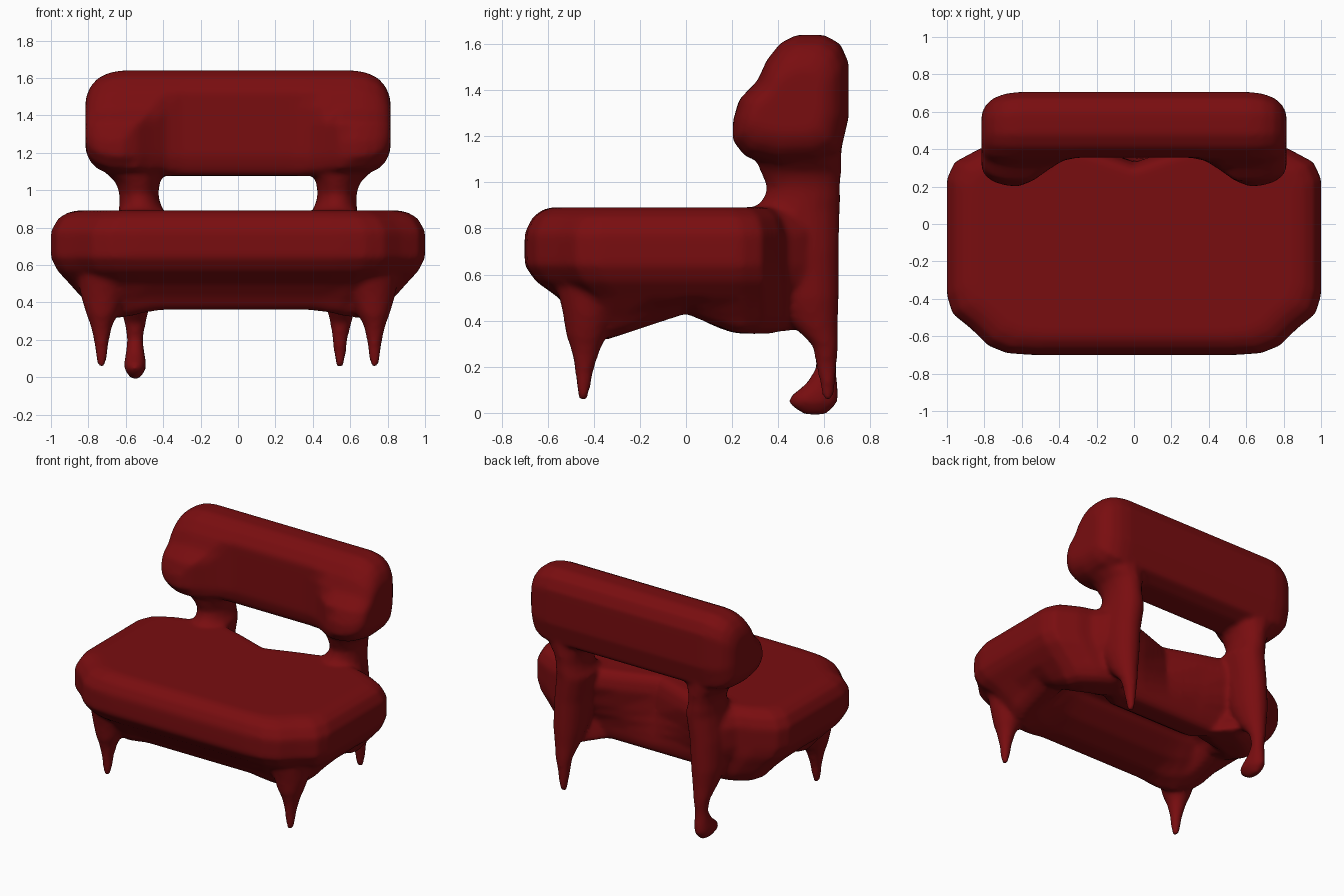
import bpy, bmesh, math

bm = bmesh.new()


def loft(rings):
    """Closed skin through a list of equal-length point rings."""
    rows = [[bm.verts.new(p) for p in ring] for ring in rings]
    n = len(rows[0])
    for a, b in zip(rows, rows[1:]):
        for i in range(n):
            j = (i + 1) % n
            bm.faces.new((a[i], a[j], b[j], b[i]))
    bm.faces.new(rows[0])
    bm.faces.new(rows[-1][::-1])


def column(sections, sides=16):
    """Upright limb through (x, y, z, radius x, radius y) sections."""
    angles = [2 * math.pi * i / sides for i in range(sides)]
    loft([[(x + rx * math.cos(a), y + ry * math.sin(a), z) for a in angles]
          for x, y, z, rx, ry in sections])


def clamp(v):
    return min(max(v, 0), 1)


# Seat: one outline lofted from the underside groove, round the belly, to the top
half = [(0, -.7), (.3, -.7), (.54, -.7), (.68, -.69), (.78, -.65), (.87, -.56),
        (.97, -.48), (1, -.38), (1, -.2), (1, 0), (1, .1), (1, .24), (.96, .33),
        (.82, .405), (.72, .435), (.66, .52), (.5, .50), (.25, .42), (0, .33)]
outline = half + [(-x, y) for x, y in half[-2:0:-1]]


def seat_ring(z, width, front, back):
    ring = []
    for x, y in outline:
        # Rear edge is notched at the top and straight at the bottom
        if y > .3 and abs(x) < .6:
            y += (.35 - y) * clamp((.72 - z) / .25)
        px, py = x * width, y * (front if y < 0 else back)
        # Sides arch upward in the middle and drop toward the legs
        if py < 0:
            lift = .07 + .33 * max(py, -.36)
        else:
            lift = .09 * math.exp(-(py / .12) ** 2) - .02
        lift *= clamp((.5 - z) / .13) * clamp((abs(px) - .45) / .17)
        ring.append((px, py, z + lift))
    return ring


loft([seat_ring(*r) for r in [
    (.54, .50, .05, .10), (.50, .58, .10, .20), (.42, .61, .26, .32),
    (.365, .65, .46, .55), (.36, .74, .62, .92), (.385, .79, .66, 1.0),
    (.43, .83, .70, 1.04), (.50, .90, .79, 1.03), (.57, .965, .93, 1.02),
    (.64, 1.0, 1, 1), (.78, 1.0, 1, 1), (.85, .96, .95, .95),
    (.88, .91, .89, .88), (.892, .86, .84, .84)]])

# Tapered front legs
for s in (-1, 1):
    column([(s * .71, -.41, .54, .15, .15), (s * .72, -.42, .43, .12, .115),
            (s * .725, -.43, .34, .088, .092), (s * .73, -.435, .28, .06, .066),
            (s * .73, -.44, .2, .042, .044), (s * .73, -.445, .12, .032, .033),
            (s * .73, -.445, .05, .02, .02)])

# Back posts, flaring where they meet the seat and the backrest
for s in (-1, 1):
    post = [(s * .56, .48, 1.22, .17, .2), (s * .55, .49, 1.09, .155, .185),
            (s * .535, .50, 1.04, .118, .175), (s * .53, .51, .98, .105, .16),
            (s * .525, .505, .93, .11, .168), (s * .515, .48, .885, .125, .19),
            (s * .54, .495, .70, .115, .17), (s * .55, .52, .5, .105, .145),
            (s * .55, .56, .38, .08, .1), (s * .55, .605, .29, .058, .055)]
    if s > 0:   # plain pointed end
        post += [(.545, .61, .2, .04, .045), (.545, .615, .12, .032, .034),
                 (.545, .615, .05, .02, .02)]
    else:       # foot turned forward
        post += [(-.55, .61, .2, .042, .045), (-.55, .59, .13, .052, .068),
                 (-.55, .555, .07, .06, .108), (-.55, .55, .04, .058, .108),
                 (-.55, .56, -.01, .02, .05)]
    column(post)

# Backrest: side profile lofted across, fuller at the front of both ends
profile = [(.20, 1.18), (.20, 1.26), (.23, 1.36), (.31, 1.44), (.35, 1.53),
           (.41, 1.605), (.48, 1.64), (.60, 1.64), (.67, 1.6), (.705, 1.52),
           (.705, 1.28), (.67, 1.13), (.58, 1.085), (.40, 1.075), (.26, 1.11)]


def back_ring(x, scale):
    t = clamp((abs(x) - .32) / .31)
    t = t * t * (3 - 2 * t)
    limit = .2 * t + .355 * (1 - t)
    ring = []
    for y, z in profile:
        depth = scale if y > .48 else .35 + .65 * scale
        y = max(y, limit + .02 * (z < 1.15))
        ring.append((x, .48 + (y - .48) * depth, 1.34 + (z - 1.34) * scale))
    return ring


ends = [(.3, 1), (.38, 1), (.46, 1), (.54, 1), (.62, 1), (.69, .96),
        (.75, .86), (.79, .71), (.815, .5)]
loft([back_ring(-x, s) for x, s in reversed(ends)] + [back_ring(x, s) for x, s in ends])

# Fuse every part into one soft upholstered body
bmesh.ops.recalc_face_normals(bm, faces=bm.faces)
mesh = bpy.data.meshes.new("padded_bench")
bm.to_mesh(mesh)
bm.free()
bench = bpy.data.objects.new("padded_bench", mesh)
bpy.context.collection.objects.link(bench)

red = bpy.data.materials.new("dark_red")
red.diffuse_color = (.19, .004, .005, 1)
mesh.materials.append(red)

fuse = bench.modifiers.new("fuse", 'REMESH')
fuse.mode = 'VOXEL'
fuse.voxel_size = .016
fuse.use_smooth_shade = True
soften = bench.modifiers.new("soften", 'SMOOTH')
soften.factor = .5
soften.iterations = 9
